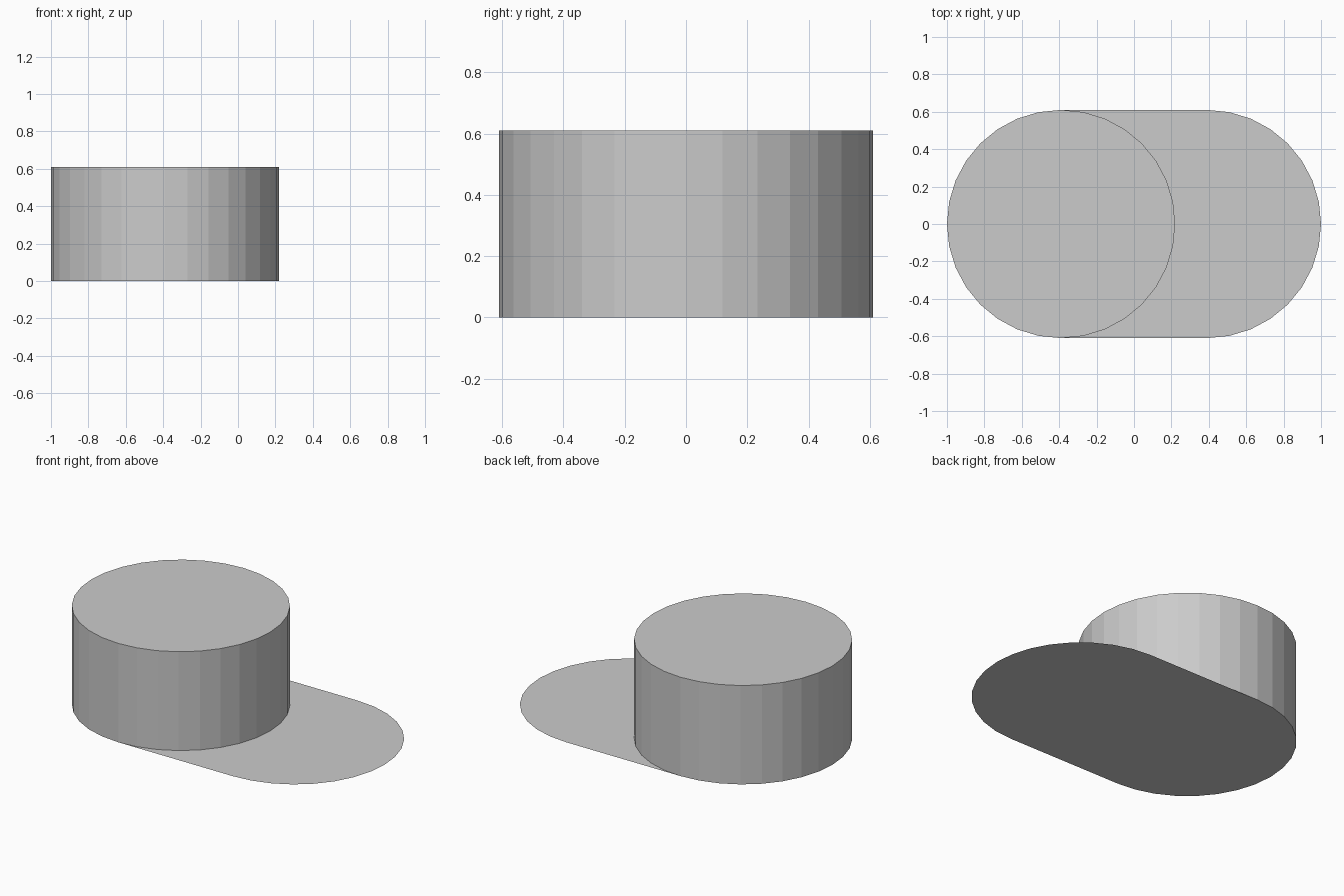
import bpy
import bmesh
from math import sin, cos, pi

if "Cube" in bpy.data.objects:
    bpy.data.objects.remove(bpy.data.objects["Cube"])

R = 0.61          # radius of drum and of the plate's round ends
CX = 1.0 - R      # offset of the round ends from the middle
H = 0.61          # drum height
SIDES = 32


def arc(cx, start, end, steps):
    """Points on a circle of radius R centred on (cx, 0)."""
    angles = [start + (end - start) * i / steps for i in range(steps + 1)]
    return [(cx + R * cos(a), R * sin(a), 0.0) for a in angles]


def make_object(name, bm):
    mesh = bpy.data.meshes.new(name)
    bm.to_mesh(mesh)
    bm.free()
    obj = bpy.data.objects.new(name, mesh)
    bpy.context.collection.objects.link(obj)
    return obj


# Flat base plate with two rounded ends, no thickness
bm = bmesh.new()
outline = arc(CX, -pi / 2, pi / 2, SIDES // 2) + arc(-CX, pi / 2, 3 * pi / 2, SIDES // 2)
bm.faces.new([bm.verts.new(p) for p in outline])
make_object("base_plate", bm)

# Faceted drum on the left end, open below where the plate closes it
bm = bmesh.new()
ring = arc(-CX, 0, 2 * pi, SIDES)[:-1]
low = [bm.verts.new(p) for p in ring]
high = [bm.verts.new((x, y, H)) for x, y, z in ring]
for i in range(SIDES):
    j = (i + 1) % SIDES
    bm.faces.new((low[i], low[j], high[j], high[i]))
bm.faces.new(high)
make_object("drum", bm)
